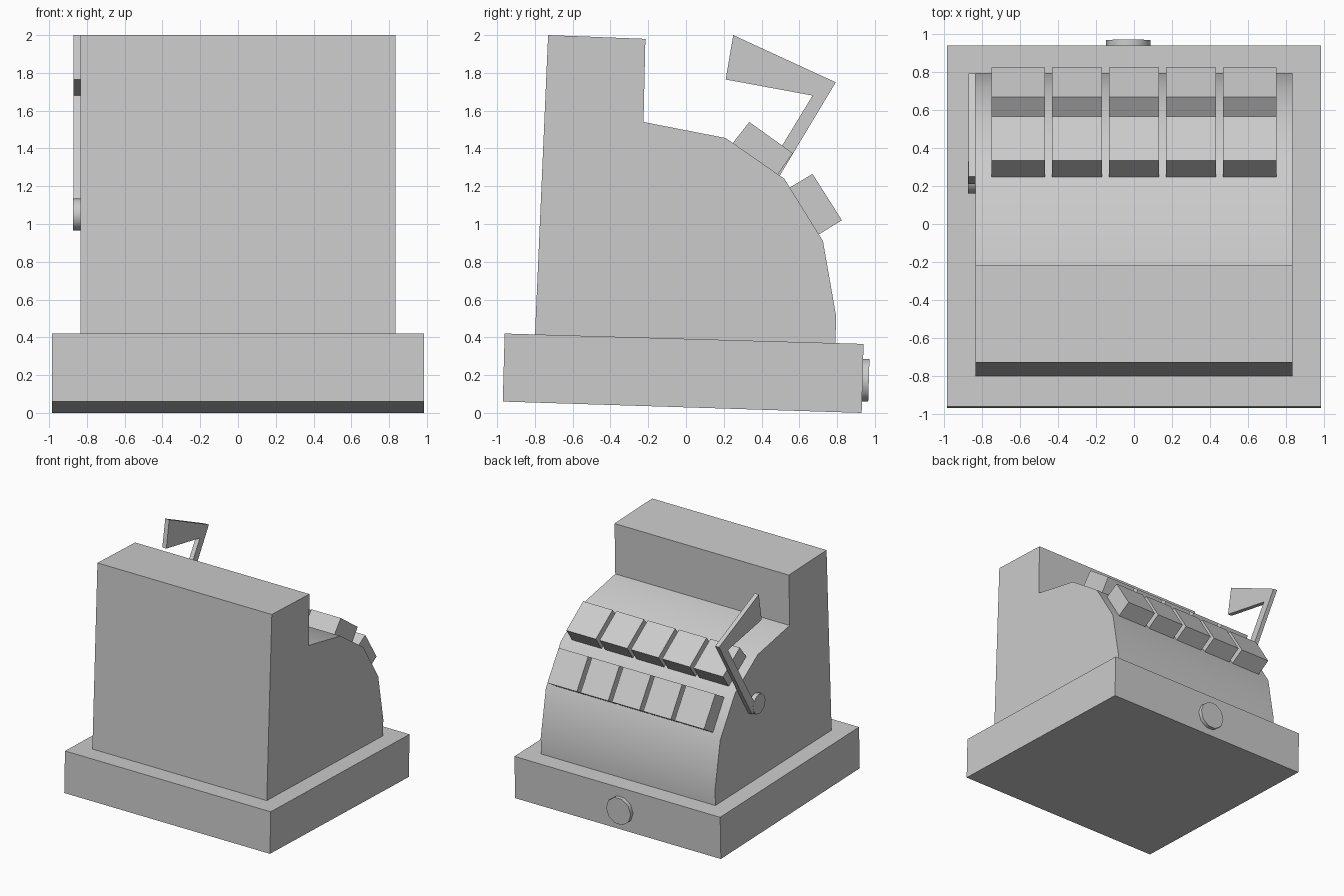
import bpy, bmesh, math

if "Cube" in bpy.data.objects:
    bpy.data.objects.remove(bpy.data.objects["Cube"])

def prism(name, profile, x0, x1, smooth=None):
    """Extrude a closed (y, z) profile from x0 to x1."""
    bm = bmesh.new()
    face = bm.faces.new([bm.verts.new((x0, y, z)) for y, z in profile])
    res = bmesh.ops.extrude_face_region(bm, geom=[face])
    moved = [v for v in res["geom"] if isinstance(v, bmesh.types.BMVert)]
    bmesh.ops.translate(bm, verts=moved, vec=(x1 - x0, 0, 0))
    bmesh.ops.recalc_face_normals(bm, faces=bm.faces)
    mesh = bpy.data.meshes.new(name)
    bm.to_mesh(mesh)
    bm.free()
    ob = bpy.data.objects.new(name, mesh)
    bpy.context.collection.objects.link(ob)
    if smooth:
        shade(ob, smooth)
    return ob

def shade(ob, angle):
    bpy.ops.object.select_all(action='DESELECT')
    ob.select_set(True)
    bpy.context.view_layer.objects.active = ob
    bpy.ops.object.shade_smooth_by_angle(angle=math.radians(angle))

def disc(name, sides, radius, depth, loc, rot):
    bpy.ops.mesh.primitive_cylinder_add(vertices=sides, radius=radius, depth=depth,
                                        location=loc, rotation=rot)
    ob = bpy.context.object
    ob.name = name
    shade(ob, 40)
    return ob

# Slightly tilted base
prism("base", [(-0.97, 0.06), (0.93, 0.0), (0.94, 0.365), (-0.96, 0.42)], -0.985, 0.985)

# Body with raised display block and rounded keyboard slope
prism("body", [(-0.80, 0.40), (-0.73, 2.0), (-0.215, 1.98), (-0.225, 1.54),
               (0.21, 1.455), (0.52, 1.24), (0.725, 0.91), (0.795, 0.51),
               (0.79, 0.35)], -0.835, 0.835, 30)

# Two rows of five keys, sunk slightly into the slope
rows = {
    "upper_key": [(0.233, 1.41), (0.335, 1.54), (0.565, 1.375), (0.473, 1.244)],
    "lower_key": [(0.528, 1.18), (0.67, 1.265), (0.825, 1.02), (0.688, 0.935)],
}
columns = [(-0.75, -0.468), (-0.432, -0.168), (-0.132, 0.132), (0.168, 0.432), (0.468, 0.75)]
for row, profile in rows.items():
    for i, (x0, x1) in enumerate(columns):
        prism(f"{row}_{i + 1}", profile, x0, x1)

# Side crank: wedge grip and arm, with round pivot
prism("crank_handle", [(0.25, 2.0), (0.793, 1.75), (0.34, 0.995), (0.275, 1.03),
                       (0.67, 1.68), (0.21, 1.765)], -0.872, -0.834)
disc("crank_pivot", 12, 0.085, 0.04, (-0.853, 0.245, 1.05), (0, math.pi / 2, 0))

# Drawer knob
knob = disc("drawer_knob", 10, 0.118, 0.05, (-0.03, 0.943, 0.173),
            (math.radians(90 - 1.7), 0, 0))
# Put knob corners on the horizontal axis
for v in knob.data.vertices:
    x, y = v.co.x, v.co.y
    v.co.x, v.co.y = y, -x
